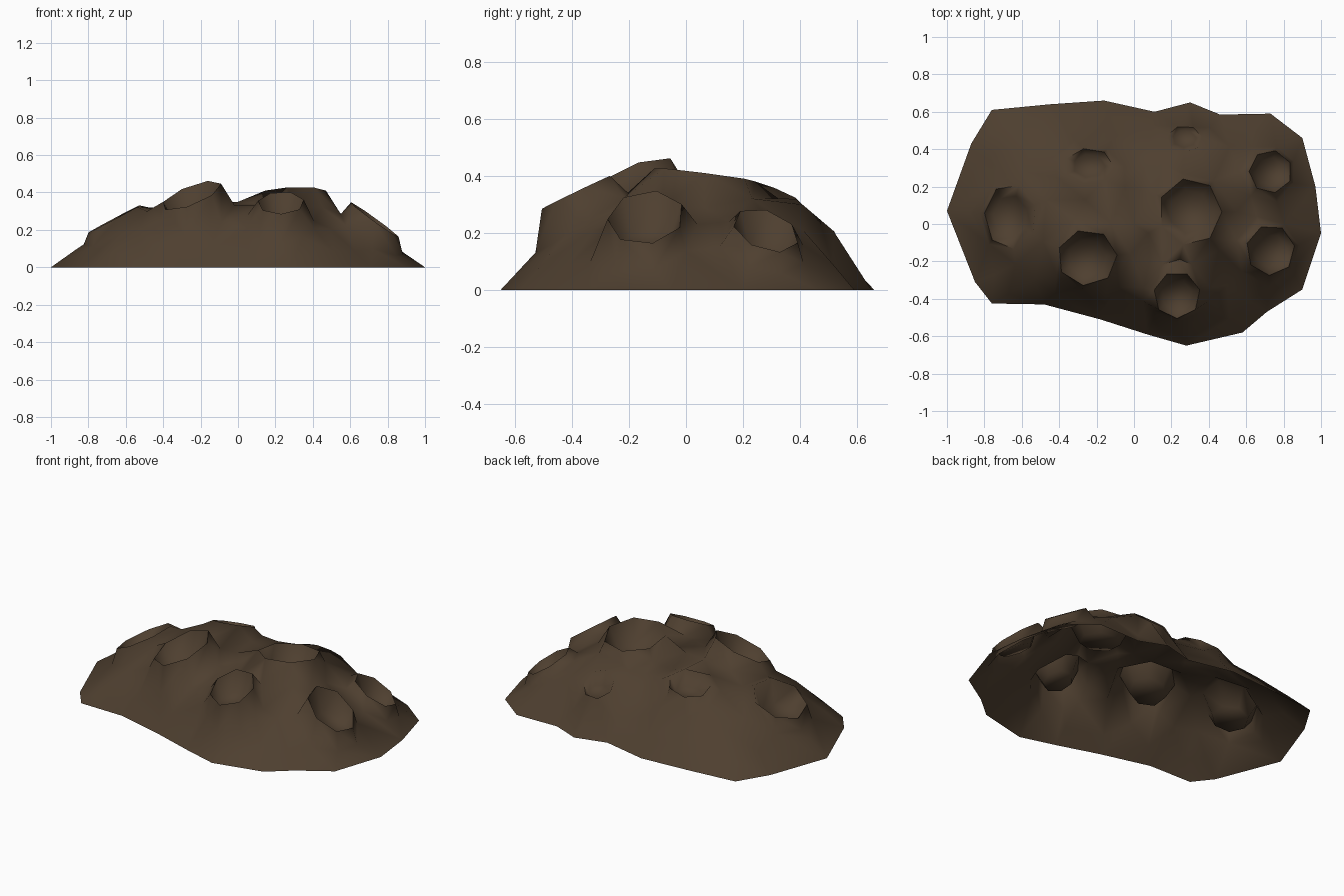
import bpy, bmesh, math
from mathutils import Vector
from mathutils.geometry import delaunay_2d_cdt

if "Cube" in bpy.data.objects:
    bpy.data.objects.remove(bpy.data.objects["Cube"])

# Ground outline, counter-clockwise
OUTLINE = [Vector(p) for p in [
    (1, -.05), (.97, .2), (.9, .46), (.73, .59), (.46, .585), (.3, .65), (.11, .6),
    (-.16, .66), (-.45, .64), (-.76, .61), (-.87, .43), (-1, .07), (-.85, -.31),
    (-.76, -.425), (-.48, -.43), (-.18, -.51), (.07, -.59), (.28, -.65), (.58, -.58),
    (.71, -.47), (.9, -.35)]]

# Craters: centre x, y, radius x, y, rim height, slope x, slope y, turn in degrees
CRATERS = [
    (-.66, .04, .14, .175, .26, .53, .02, 20),
    (-.25, -.18, .16, .15, .385, .36, .36, 5),
    (.23, -.38, .125, .125, .345, .02, .48, 13),
    (.30, .065, .17, .18, .405, .03, -.13, 0),
    (.73, -.14, .13, .135, .255, -.72, .08, 10),
    (.73, .28, .115, .115, .21, -.62, -.25, 25),
    (.27, .455, .095, .07, .26, .0, -.85, 10),
    (-.24, .31, .13, .095, .345, .10, -.40, 0)]
SIDES = 7
# Mound height against distance from centre (1 = outline)
PROFILE = [(0, .35), (.5, .32), (.65, .24), (.8, .14), (.9, .072), (1, 0)]


def gauge(p):
    """0 at the centre, 1 on the outline."""
    for a, b in zip(OUTLINE, OUTLINE[1:] + OUTLINE[:1]):
        d = a.x * b.y - a.y * b.x
        s = (p.x * b.y - p.y * b.x) / d
        t = (a.x * p.y - a.y * p.x) / d
        if s >= -1e-6 and t >= -1e-6:
            return s + t
    return 0


def mound_z(p):
    r = gauge(p)
    for (r0, z0), (r1, z1) in zip(PROFILE, PROFILE[1:]):
        if r <= r1:
            return z0 + (z1 - z0) * (r - r0) / (r1 - r0)
    return 0


def rim_z(p, c):
    return c[4] + c[5] * (p.x - c[0]) + c[6] * (p.y - c[1])


def ring_point(c, i, scale):
    a = math.radians(c[7]) + math.tau * i / SIDES
    return Vector((c[0] + scale * c[2] * math.cos(a), c[1] + scale * c[3] * math.sin(a)))


def reach(p, c):
    """Distance from a crater centre, 1 on its rim."""
    return math.hypot((p.x - c[0]) / c[2], (p.y - c[1]) / c[3])


points, heights, edges = [], [], []


def add_loop(loop, zs):
    n, start = len(loop), len(points)
    points.extend(loop)
    heights.extend(zs)
    edges.extend((start + i, start + (i + 1) % n) for i in range(n))
    return list(range(start, start + n))


# Ground edge and crater rims
add_loop(OUTLINE, [0] * len(OUTLINE))
rims = []
for c in CRATERS:
    loop = [ring_point(c, i, 1) for i in range(SIDES)]
    rims.append(add_loop(loop, [rim_z(p, c) for p in loop]))

# Skirts around the craters (steep on the downhill side), then the open slope
loose = []
for c in CRATERS:
    for i in range(SIDES):
        p = ring_point(c, i, 1)
        downhill = rim_z(p, c) < c[4] - .01 and rim_z(p, c) - mound_z(p) > .04
        if downhill:
            loose.append((ring_point(c, i, 1.18), 1.12, .018))
        else:
            loose.append((ring_point(c, i, 1.45), 1.3, .05))
for k in (.88, .7, .5, .3):
    loose += [(p * k, 1.42, .055) for p in OUTLINE]
loose.append((Vector((0, 0)), 1.4, .05))
for p, gap, near in loose:
    if gauge(p) < .95 and all(reach(p, c) > gap for c in CRATERS) \
            and all((p - q).length > near for q in points):
        points.append(p)
        heights.append(mound_z(p))

verts2, _, tris, orig, _, _ = delaunay_2d_cdt(points, edges, [], 1, 1e-5)
index = {o: i for i, os in enumerate(orig) for o in os}
rim_sets = [{index[r] for r in rim} for rim in rims]

# Mound surface, left open where the pits are and underneath
bm = bmesh.new()
bv = [bm.verts.new((p.x, p.y, heights[orig[i][0]] if orig[i] else mound_z(p)))
      for i, p in enumerate(verts2)]
for t in tris:
    if not any(set(t) <= rim for rim in rim_sets):
        bm.faces.new([bv[i] for i in t])

# Pits sunk straight down, with floors flatter than the rims
for c, rim in zip(CRATERS, rims):
    top = [bv[index[r]] for r in rim]
    depth = .72 * min(c[2], c[3])
    floor = []
    for i in range(SIDES):
        p = ring_point(c, i, .66)
        z = c[4] + .65 * (rim_z(p, c) - c[4]) - depth
        floor.append(bm.verts.new((p.x, p.y, z)))
    for i in range(SIDES):
        j = (i + 1) % SIDES
        bm.faces.new((top[i], top[j], floor[j], floor[i]))
    bm.faces.new(floor)
for f in bm.faces:
    f.normal_update()
    if f.normal.z < -.3:
        f.normal_flip()

mesh = bpy.data.meshes.new("cratered_mound")
bm.to_mesh(mesh)
bm.free()
mound = bpy.data.objects.new("cratered_mound", mesh)
bpy.context.collection.objects.link(mound)
brown = bpy.data.materials.new("dark brown earth")
brown.diffuse_color = (.077, .05, .029, 1)
brown.use_nodes = True
brown.node_tree.nodes["Principled BSDF"].inputs["Base Color"].default_value = brown.diffuse_color
mesh.materials.append(brown)

bpy.context.view_layer.objects.active = mound
mound.select_set(True)
bpy.ops.object.shade_smooth_by_angle(angle=math.radians(100))
